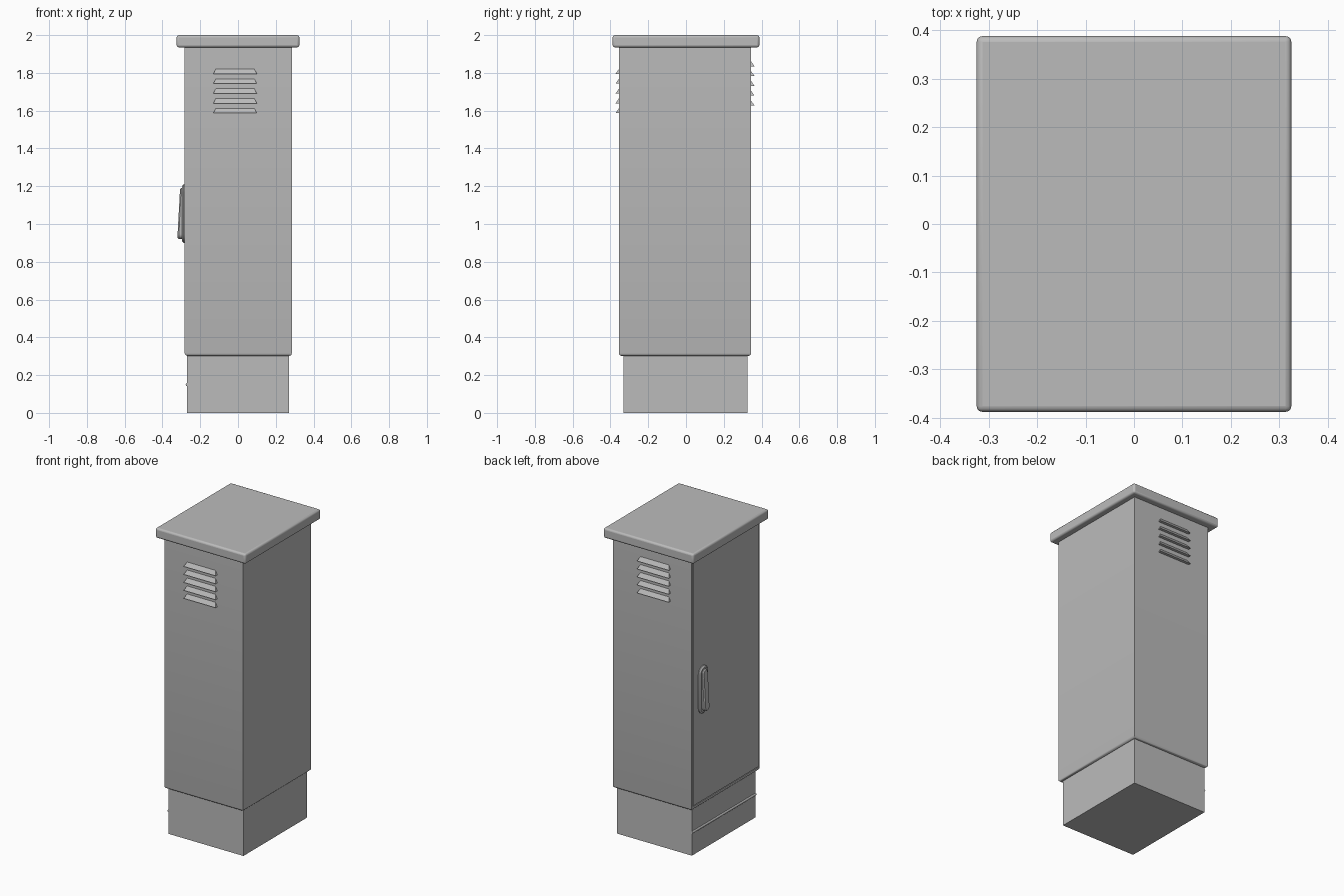
import bpy, bmesh, math
from mathutils import Matrix, Vector

cube = bpy.data.objects.get("Cube")
if cube:
    bpy.data.objects.remove(cube, do_unlink=True)

grey = bpy.data.materials.new("cabinet grey")
grey.use_nodes = True
colour = (0.5, 0.5, 0.5, 1)
grey.diffuse_color = colour
grey.node_tree.nodes["Principled BSDF"].inputs["Base Color"].default_value = colour


def finish(name, bm, bevel=0, segments=3):
    bmesh.ops.recalc_face_normals(bm, faces=bm.faces)
    mesh = bpy.data.meshes.new(name)
    bm.to_mesh(mesh)
    bm.free()
    mesh.materials.append(grey)
    obj = bpy.data.objects.new(name, mesh)
    bpy.context.collection.objects.link(obj)
    if bevel:
        mod = obj.modifiers.new("Rounded edges", "BEVEL")
        mod.width, mod.segments = bevel, segments
        mod.limit_method = "ANGLE"
    bpy.ops.object.select_all(action="DESELECT")
    obj.select_set(True)
    bpy.context.view_layer.objects.active = obj
    bpy.ops.object.shade_smooth_by_angle(angle=math.radians(35))
    return obj


def box(low, high):
    low, high = Vector(low), Vector(high)
    bm = bmesh.new()
    size = Matrix.Diagonal((*(high - low), 1))
    bmesh.ops.create_cube(bm, size=1, matrix=Matrix.Translation((low + high) / 2) @ size)
    return bm


def loft(rings):
    """Closed solid through rings of equal point count."""
    bm = bmesh.new()
    loops = [[bm.verts.new(p) for p in ring] for ring in rings]
    for a, b in zip(loops, loops[1:]):
        for i in range(len(a)):
            j = (i + 1) % len(a)
            bm.faces.new((a[i], a[j], b[j], b[i]))
    bm.faces.new(loops[0])
    bm.faces.new(loops[-1])
    return bm


def oblong(x_low, x_high, y, z_low, z_high, radius, steps=8):
    """Upright rounded slot outline; x varies linearly from bottom to top."""
    ring = []
    for half, z in ((0, z_high - radius), (math.pi, z_low + radius)):
        for i in range(steps + 1):
            a = half + math.pi * i / steps
            pz = z + radius * math.sin(a)
            t = (pz - z_low) / (z_high - z_low)
            ring.append((x_low + (x_high - x_low) * t, y + radius * math.cos(a), pz))
    return ring


# Plinth and the rod across its door side
finish("plinth", box((-0.27, -0.33, 0), (0.27, 0.325, 0.31)))
rod = bmesh.new()
bmesh.ops.create_cone(rod, cap_ends=True, segments=12, radius1=0.009, radius2=0.009, depth=0.655,
                      matrix=Matrix.Translation((-0.268, -0.0025, 0.15)) @ Matrix.Rotation(math.pi / 2, 4, "X"))
finish("plinth_rod", rod)

# Cabinet body with rounded bottom edges and a grooved door
body = box((-0.282, -0.355, 0.302), (0.285, 0.345, 1.94))
bottom = [e for e in body.edges if all(v.co.z < 1 for v in e.verts)]
bmesh.ops.bevel(body, geom=bottom, offset=0.014, segments=3, profile=0.5, affect="EDGES")
body.normal_update()
door = [max((f for f in body.faces if f.normal.x < -0.99), key=lambda f: f.calc_area())]
for thickness, depth in ((0.012, 0), (0.001, -0.01), (0.006, 0), (0.001, 0.012)):
    bmesh.ops.inset_region(body, faces=door, thickness=thickness, depth=depth)
finish("cabinet_body", body)

# Overhanging roof
finish("roof", box((-0.325, -0.388, 1.935), (0.325, 0.388, 2.0)), 0.012)

# Louvres on the front and back: sloping hoods, widest at the lower lip
for side, wall, base in ((-1, -0.355, 1.587), (1, 0.345, 1.627)):
    for i in range(5):
        z = base + i * 0.052
        y_in, y_out = wall - side * 0.003, wall + side * 0.018
        hood = bmesh.new()
        pts = [(-0.131, y_in, z), (0.1, y_in, z), (0.1, y_out, z), (-0.131, y_out, z),
               (-0.115, y_in, z + 0.03), (0.084, y_in, z + 0.03)]
        v = [hood.verts.new(p) for p in pts]
        for ids in ((0, 1, 2, 3), (0, 4, 5, 1), (3, 2, 5, 4), (0, 3, 4), (1, 5, 2)):
            hood.faces.new([v[k] for k in ids])
        finish(f"{'front' if side < 0 else 'back'}_louvre_{i + 1}", hood)

# Door handle: rounded plate with a swing lever that stands out at its lower end
finish("handle_plate", loft([
    oblong(-0.275, -0.275, 0.235, 0.9, 1.21, 0.045),
    oblong(-0.289, -0.289, 0.235, 0.9, 1.21, 0.045),
    oblong(-0.297, -0.297, 0.235, 0.91, 1.2, 0.036)]))
finish("handle_lever", loft([
    oblong(-0.29, -0.29, 0.235, 0.92, 1.19, 0.026),
    oblong(-0.314, -0.301, 0.235, 0.92, 1.19, 0.026),
    oblong(-0.321, -0.307, 0.235, 0.927, 1.183, 0.019)]))
